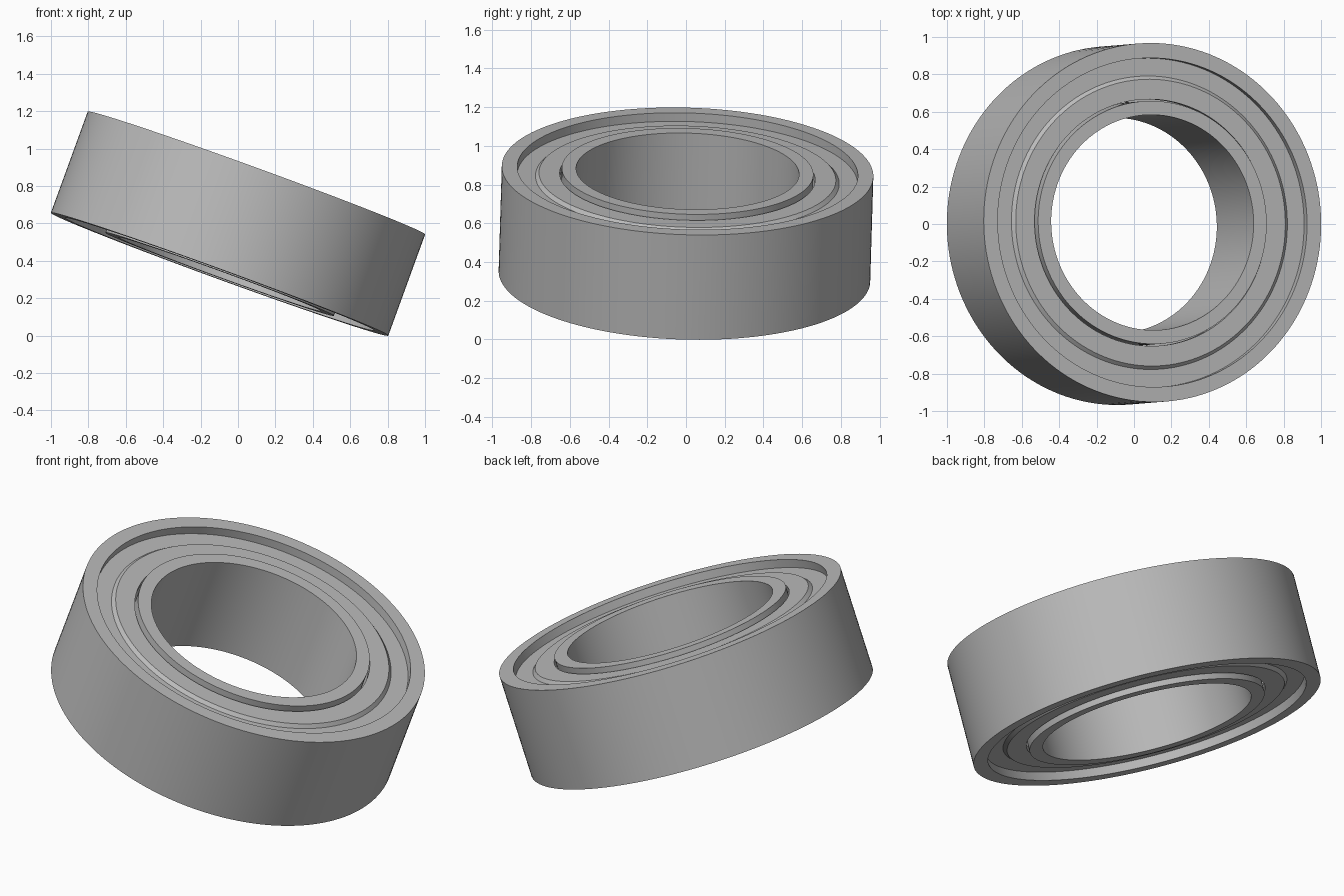
import bpy, bmesh, math
from mathutils import Matrix, Vector

cube = bpy.data.objects.get("Cube")
if cube:
    bpy.data.objects.remove(cube, do_unlink=True)

SEGMENTS = 144
HALF = 0.288            # half of the bearing width

steel = bpy.data.materials.new("grey_steel")
steel.use_nodes = True
grey = (0.5, 0.5, 0.5, 1)
steel.diffuse_color = grey
steel.node_tree.nodes["Principled BSDF"].inputs["Base Color"].default_value = grey

# The bearing axis leans towards +x and a little towards +y
axis = Vector((math.tan(math.radians(20)), 0.03, 1)).normalized()
tilt = Vector((0, 0, 1)).rotation_difference(axis).to_matrix().to_4x4()
place = Matrix.Translation((0, 0, 0.5985)) @ tilt


def lathe(name, profile):
    """Spin a closed (radius, height) profile around the bearing axis."""
    bm = bmesh.new()
    rings = []
    for i in range(SEGMENTS):
        a = 2 * math.pi * i / SEGMENTS
        rings.append([bm.verts.new((r * math.cos(a), r * math.sin(a), z))
                      for r, z in profile])
    n = len(profile)
    for i in range(SEGMENTS):
        a, b = rings[i], rings[(i + 1) % SEGMENTS]
        for j in range(n):
            k = (j + 1) % n
            bm.faces.new((a[j], b[j], b[k], a[k]))
    bmesh.ops.recalc_face_normals(bm, faces=bm.faces)
    mesh = bpy.data.meshes.new(name)
    bm.to_mesh(mesh)
    bm.free()
    mesh.materials.append(steel)
    obj = bpy.data.objects.new(name, mesh)
    bpy.context.collection.objects.link(obj)
    obj.matrix_world = place
    bpy.ops.object.select_all(action='DESELECT')
    obj.select_set(True)
    bpy.context.view_layer.objects.active = obj
    bpy.ops.object.shade_smooth_by_angle(angle=math.radians(25))
    return obj


def both_sides(half_profile):
    """Close a profile by mirroring its upper half downwards."""
    return half_profile + [(r, -z) for r, z in reversed(half_profile)]


# Outer ring with a seat for the shields on each side
lathe("outer_ring", both_sides([(0.96, HALF), (0.88, HALF),
                                (0.88, HALF - 0.07), (0.83, HALF - 0.07)]))

# Inner ring around the bore
lathe("inner_ring", both_sides([(0.576, HALF), (0.65, HALF)]))

# Stepped shields, leaving a narrow gap beside the inner ring
shield = [(0.88, 0.047), (0.785, 0.047), (0.767, 0.029), (0.66, 0.029),
          (0.66, 0.065), (0.75, 0.065), (0.77, 0.08), (0.88, 0.08)]
for name, side in (("top_shield", 1), ("bottom_shield", -1)):
    lathe(name, [(r, side * (HALF - depth)) for r, depth in shield])
